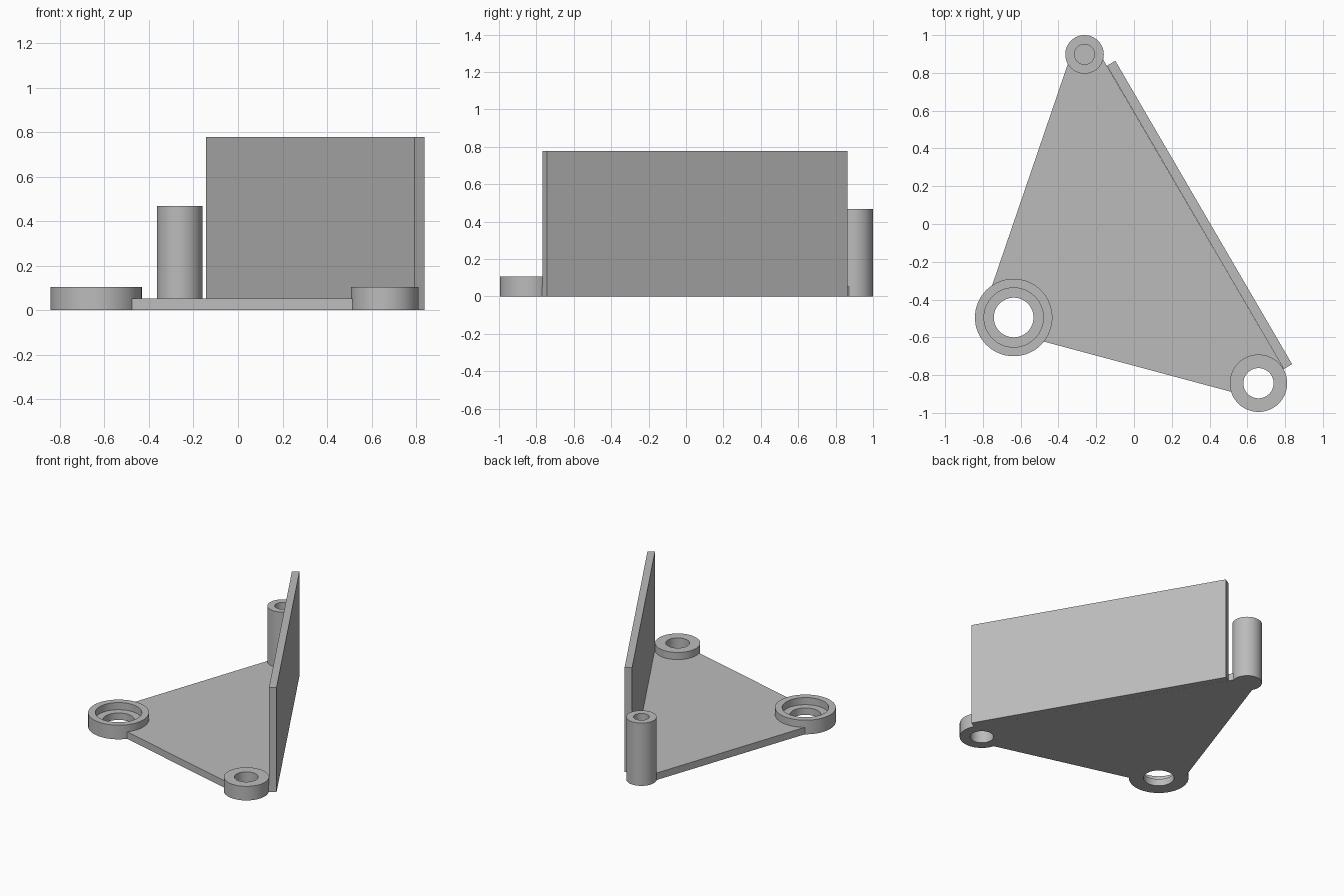
import bpy, bmesh
from math import cos, sin, radians, tau
from mathutils import Vector

cube = bpy.data.objects.get("Cube")
if cube:
    bpy.data.objects.remove(cube, do_unlink=True)

# Single material
grey = bpy.data.materials.new("plain_grey")
grey.use_nodes = True
grey.diffuse_color = (0.5, 0.5, 0.5, 1)
grey.node_tree.nodes["Principled BSDF"].inputs["Base Color"].default_value = (0.5, 0.5, 0.5, 1)

PLATE = 0.052
LOW = 0.105
POST = 0.467
WALL = 0.777
LEFT = Vector((-0.637, -0.495))
RIGHT = Vector((0.659, -0.843))
BACK = Vector((-0.262, 0.898))


def finish(name, bm, smooth=False):
    bmesh.ops.recalc_face_normals(bm, faces=bm.faces)
    mesh = bpy.data.meshes.new(name)
    bm.to_mesh(mesh)
    bm.free()
    mesh.materials.append(grey)
    obj = bpy.data.objects.new(name, mesh)
    bpy.context.collection.objects.link(obj)
    if smooth:
        bpy.ops.object.select_all(action="DESELECT")
        obj.select_set(True)
        bpy.context.view_layer.objects.active = obj
        bpy.ops.object.shade_smooth_by_angle(angle=radians(30))
    return obj


def prism(name, outline, height):
    """Extrude a flat outline upward from the ground."""
    bm = bmesh.new()
    face = bm.faces.new([bm.verts.new((p[0], p[1], 0)) for p in outline])
    result = bmesh.ops.extrude_face_region(bm, geom=[face], use_keep_orig=True)
    top = [g for g in result["geom"] if isinstance(g, bmesh.types.BMVert)]
    bmesh.ops.translate(bm, vec=(0, 0, height), verts=top)
    return finish(name, bm)


def lathe(name, centre, profile):
    """Spin a closed radius-height profile about a vertical axis."""
    bm = bmesh.new()
    verts = [bm.verts.new((r, 0, z)) for r, z in profile]
    edges = [bm.edges.new((a, b)) for a, b in zip(verts, verts[1:] + verts[:1])
             if a.co.x + b.co.x > 0]
    bmesh.ops.spin(bm, geom=verts + edges, cent=(0, 0, 0), axis=(0, 0, 1),
                   angle=tau, steps=64)
    bmesh.ops.remove_doubles(bm, verts=bm.verts, dist=0.0001)
    obj = finish(name, bm, smooth=True)
    obj.location = (centre.x, centre.y, 0)
    return obj


def arc(centre, radius, start, end, steps=24):
    angles = [radians(start + (end - start) * i / steps) for i in range(steps + 1)]
    return [centre + radius * Vector((cos(a), sin(a))) for a in angles]


# Upright wall along the long edge
wall_front = Vector((0.793, -0.768))
wall_back = Vector((-0.143, 0.838))
thickness = Vector((0.044, 0.026))
prism("upright_wall", [wall_front, wall_front + thickness,
                       wall_back + thickness, wall_back], WALL)

# Triangular base, its corners ending inside the boss walls
prism("base_plate", [wall_front]
      + arc(BACK, 0.09, -7, -157)
      + arc(LEFT, 0.18, 136, -42)
      + arc(RIGHT, 0.115, 210, 30), PLATE)

# Counterbored boss, plain boss and blind-holed post
lathe("counterbored_boss", LEFT, [(0.105, 0), (0.205, 0), (0.205, LOW),
                                  (0.157, LOW), (0.157, PLATE), (0.105, PLATE)])
lathe("plain_boss", RIGHT, [(0.08, 0), (0.152, 0), (0.152, LOW), (0.08, LOW)])
lathe("tall_post", BACK, [(0, 0), (0.102, 0), (0.102, POST),
                          (0.053, POST), (0.053, PLATE), (0, PLATE)])
